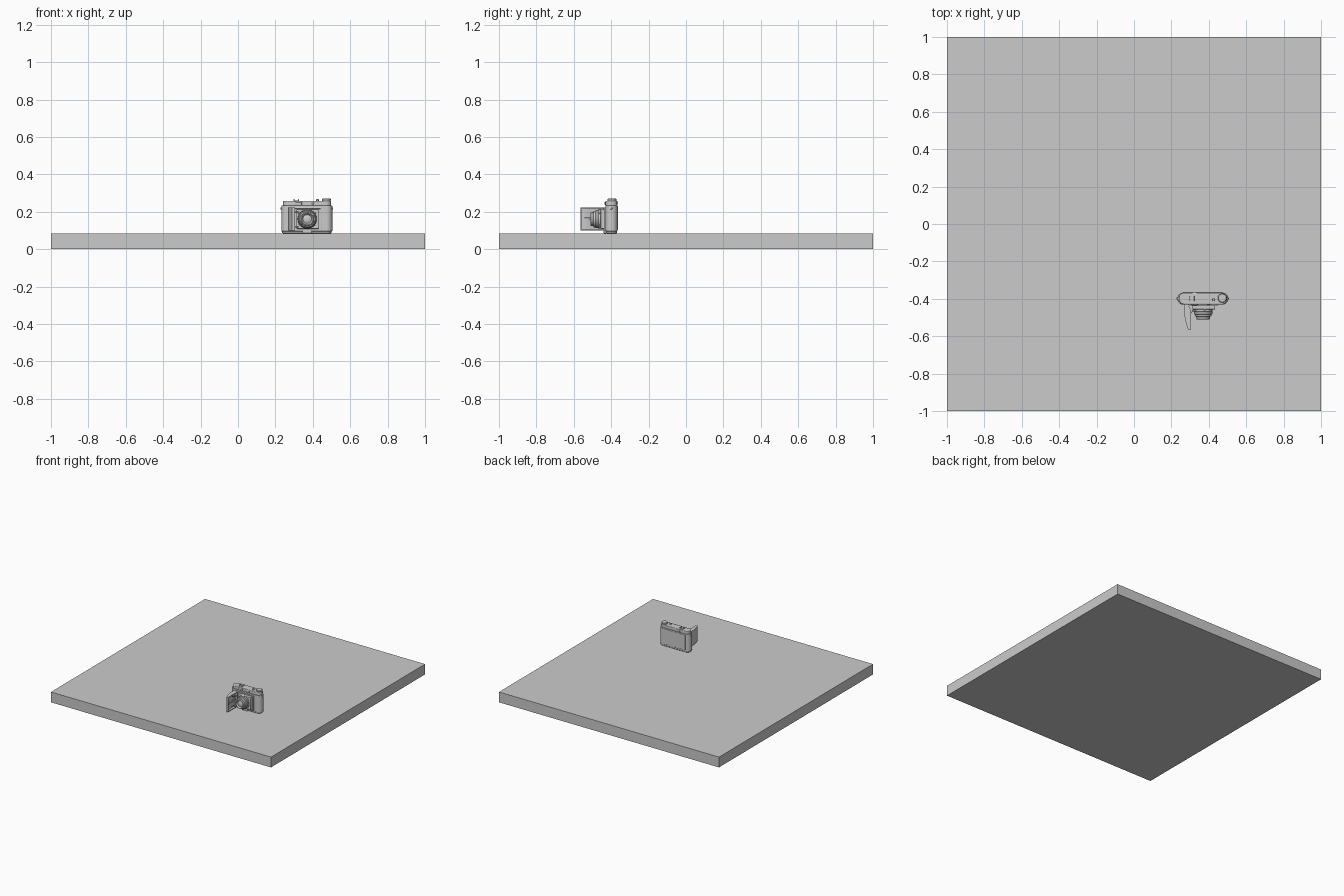
import bpy, bmesh, math
from mathutils import Matrix, Vector

if "Cube" in bpy.data.objects:
    bpy.data.objects.remove(bpy.data.objects["Cube"])


def finish(name, bm, bevel=0, segs=3, smooth=True):
    bmesh.ops.recalc_face_normals(bm, faces=bm.faces)
    me = bpy.data.meshes.new(name)
    bm.to_mesh(me)
    bm.free()
    ob = bpy.data.objects.new(name, me)
    bpy.context.collection.objects.link(ob)
    bpy.ops.object.select_all(action='DESELECT')
    bpy.context.view_layer.objects.active = ob
    ob.select_set(True)
    if bevel:
        mod = ob.modifiers.new("bevel", 'BEVEL')
        mod.width, mod.segments, mod.limit_method = bevel, segs, 'ANGLE'
        mod.angle_limit = math.radians(40)
    if smooth:
        bpy.ops.object.shade_smooth_by_angle(angle=math.radians(35))
    return ob


def box(name, lo, hi, bevel=0):
    bm = bmesh.new()
    bmesh.ops.create_cube(bm, size=1)
    lo, hi = Vector(lo), Vector(hi)
    for v in bm.verts:
        v.co = (lo + hi) / 2 + v.co * (hi - lo)
    return finish(name, bm, bevel, smooth=bool(bevel))


def extrude(name, pts, z0, z1, bevel=0):
    bm = bmesh.new()
    f = bm.faces.new([bm.verts.new((x, y, z0)) for x, y in pts])
    r = bmesh.ops.extrude_face_region(bm, geom=[f])
    vs = [g for g in r['geom'] if isinstance(g, bmesh.types.BMVert)]
    bmesh.ops.translate(bm, verts=vs, vec=(0, 0, z1 - z0))
    return finish(name, bm, bevel)


def rounded(x0, x1, y0, y1, r, n=12):
    pts = []
    for i, (cx, cy) in enumerate(((x1 - r, y1 - r), (x0 + r, y1 - r), (x0 + r, y0 + r), (x1 - r, y0 + r))):
        for k in range(n + 1):
            a = math.pi / 2 * (i + k / n)
            pts.append((cx + r * math.cos(a), cy + r * math.sin(a)))
    return pts


def revolve(name, profile, centre, axis='Z', n=48):
    # profile: (radius, distance along the axis); 'Y' points to the front
    bm = bmesh.new()
    rings = []
    for r, h in profile:
        rings.append([bm.verts.new((r * math.cos(2 * math.pi * k / n), r * math.sin(2 * math.pi * k / n), h))
                      for k in range(n)])
    for a, b in zip(rings, rings[1:]):
        for k in range(n):
            bm.faces.new((a[k], a[(k + 1) % n], b[(k + 1) % n], b[k]))
    bm.faces.new(rings[0])
    bm.faces.new(rings[-1])
    m = Matrix.Translation(centre)
    if axis == 'Y':
        m = m @ Matrix.Rotation(math.pi / 2, 4, 'X')
    bmesh.ops.transform(bm, matrix=m, verts=bm.verts)
    return finish(name, bm)


def disc(name, r, h, centre, axis='Z', n=32):
    c = min(r, h) * 0.15
    return revolve(name, [(r, 0), (r, h - c), (r - c, h)], centre, axis, n)


T = 0.085
# table slab
box("slab", (-1, -1, 0), (1, 1, T))

# camera body, base plate and top cover
extrude("body", rounded(0.232, 0.504, -0.431, -0.367, 0.031), T + 0.010, 0.234, 0.003)
extrude("base_plate", rounded(0.236, 0.500, -0.429, -0.369, 0.029), T, T + 0.012, 0.004)
extrude("top_cover", rounded(0.240, 0.498, -0.430, -0.368, 0.030), 0.232, 0.258, 0.005)
box("back_door", (0.262, -0.369, 0.104), (0.474, -0.363, 0.230), 0.002)

# top controls
revolve("wind_dial", [(0.023, 0), (0.024, 0.003), (0.024, 0.010), (0.021, 0.013)], (0.472, -0.396, 0.257))
disc("shutter_button", 0.007, 0.010, (0.425, -0.405, 0.257))
box("shoe_base", (0.297, -0.412, 0.257), (0.327, -0.384, 0.261))
for side, x in (("left", 0.297), ("right", 0.322)):
    box("shoe_rail_" + side, (x, -0.412, 0.260), (x + 0.005, -0.384, 0.267), 0.001)

# viewfinder and rangefinder windows
box("finder_frame", (0.305, -0.434, 0.236), (0.341, -0.428, 0.254), 0.002)
box("finder_glass", (0.309, -0.436, 0.239), (0.337, -0.432, 0.251), 0.001)
disc("range_window", 0.006, 0.005, (0.400, -0.428, 0.245), 'Y')
box("eyepiece", (0.312, -0.370, 0.238), (0.336, -0.364, 0.254), 0.002)

# strap lugs
for side, x in (("left", 0.231), ("right", 0.505)):
    box("strap_lug_" + side, (x - 0.004, -0.404, 0.213), (x + 0.004, -0.394, 0.223), 0.002)

# frame around the front opening
X0, X1, Z0, Z1 = 0.292, 0.446, 0.099, 0.222
for z, tag in ((Z0, "bottom"), (Z1 - 0.006, "top")):
    box("opening_" + tag, (X0, -0.439, z), (X1, -0.428, z + 0.006), 0.001)
for x, tag in ((X0, "left"), (X1 - 0.006, "right")):
    box("opening_" + tag, (x, -0.439, Z0), (x + 0.006, -0.428, Z1), 0.001)

# lens board and struts
box("lens_board", (0.312, -0.457, 0.109), (0.434, -0.430, 0.213), 0.003)
for z, tag in ((0.118, "lower"), (0.198, "upper")):
    bm = bmesh.new()
    bmesh.ops.create_cube(bm, size=1)
    d = Vector((0.322, -0.455, z)) - Vector((0.290, -0.492, z))
    m = (Matrix.Translation((0.306, -0.473, z)) @ Matrix.Rotation(math.atan2(d.y, d.x), 4, 'Z')
         @ Matrix.Diagonal((d.length, 0.004, 0.007, 1)))
    bmesh.ops.transform(bm, matrix=m, verts=bm.verts)
    finish("strut_" + tag, bm, smooth=False)

# lens barrel, with recessed front glass
CX, CZ = 0.370, 0.161
revolve("lens_barrel", [(0.051, 0), (0.051, 0.016), (0.049, 0.018), (0.049, 0.028), (0.045, 0.031),
                        (0.042, 0.041), (0.037, 0.043), (0.036, 0.055), (0.034, 0.057),
                        (0.030, 0.057), (0.023, 0.046), (0.021, 0.046)], (CX, -0.453, CZ), 'Y', 64)
revolve("lens_glass", [(0.022, 0), (0.016, 0.003), (0.008, 0.0045), (0.001, 0.005)], (CX, -0.499, CZ), 'Y')
for i, a in enumerate((35, 80, 145, 215, 320)):
    a = math.radians(a)
    disc(f"lens_lever_{i}", 0.004, 0.014,
         (CX + 0.052 * math.cos(a), -0.455, CZ + 0.052 * math.sin(a)), 'Y', 16)

# swung-open front door, bowed outwards, with thin inner rims
def bow(t):
    return 0.267 + 0.022 * t ** 2.2
N = 12
outer = [(bow(k / N), -0.435 - 0.129 * k / N) for k in range(N + 1)]
inner = [(min(x + 0.014, 0.293), y) for x, y in reversed(outer)]
extrude("door", outer + inner, 0.101, 0.222, 0.0015)
for z, tag in ((0.101, "bottom"), (0.217, "top")):
    rim = outer + [(0.304, -0.564), (0.304, -0.456), (0.290, -0.435)]
    extrude("door_rim_" + tag, rim, z, z + 0.005)
box("door_lip", (0.290, -0.564, 0.101), (0.304, -0.559, 0.222), 0.001)
box("door_hinge", (0.266, -0.440, 0.106), (0.294, -0.430, 0.217), 0.003)
box("door_inner_rail", (0.290, -0.545, 0.155), (0.298, -0.450, 0.168), 0.002)

# foot and tripod socket under the lens
box("front_foot", (0.345, -0.440, T), (0.395, -0.425, 0.101), 0.002)
